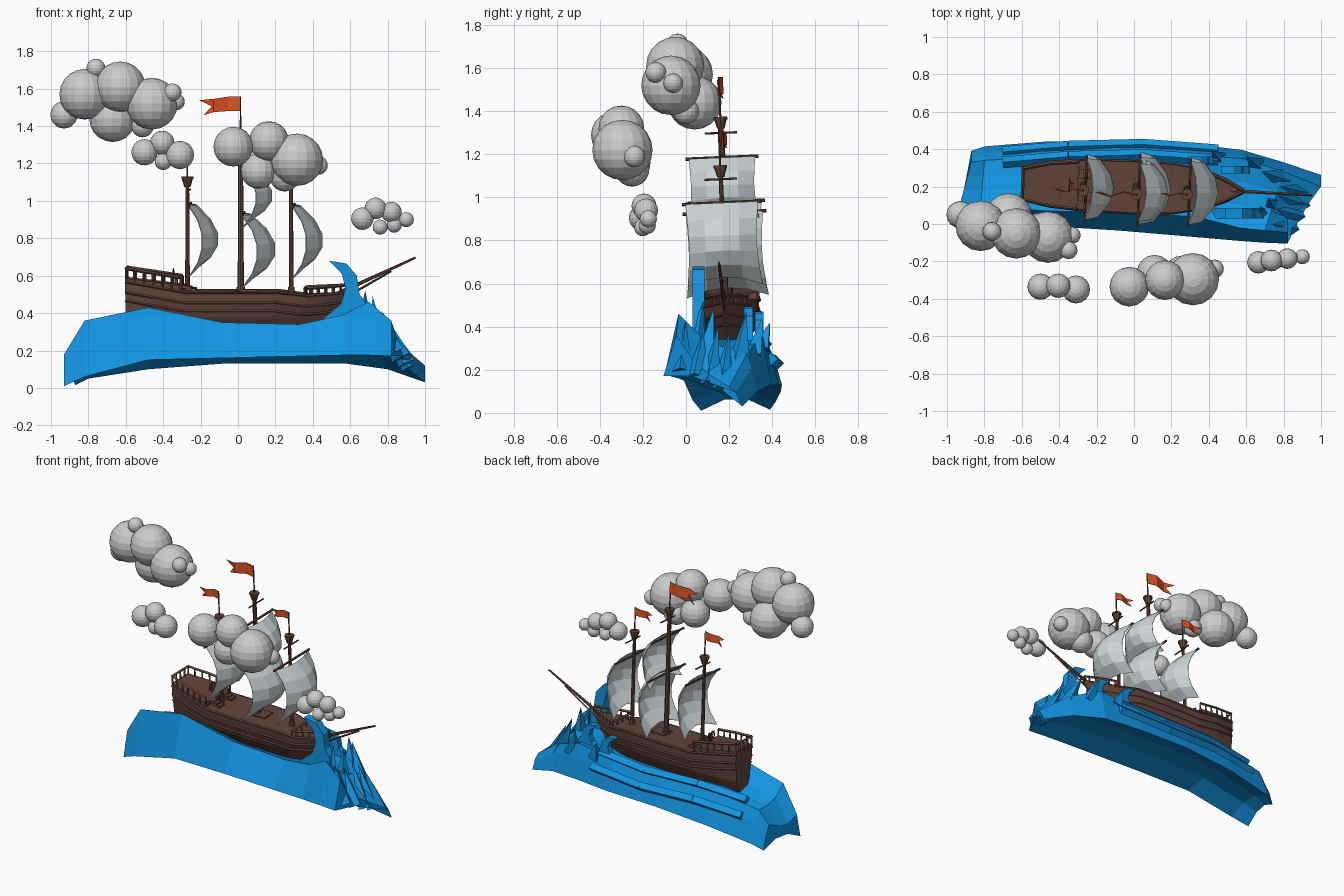
import bpy, bmesh, math
from mathutils import Vector, Matrix

if "Cube" in bpy.data.objects:
    bpy.data.objects.remove(bpy.data.objects["Cube"])


def mat(name, rgb):
    m = bpy.data.materials.new(name)
    m.diffuse_color = (*rgb, 1)
    m.use_nodes = True
    m.node_tree.nodes["Principled BSDF"].inputs["Base Color"].default_value = m.diffuse_color
    return m


WOOD = mat("wood", (0.125, 0.06, 0.043))
SEA = mat("sea", (0.006, 0.3, 0.76))
CLOTH = mat("cloth", (0.6, 0.66, 0.68))
RED = mat("flag_red", (0.75, 0.09, 0.015))
# The ship rolls and yaws slightly; its parts are built upright around y = 0
SHIP = (Matrix.Translation((0, 0.198, 0.5)) @ Matrix.Rotation(math.radians(-2.2), 4, 'Z')
        @ Matrix.Rotation(math.radians(2.5), 4, 'X') @ Matrix.Translation((0, 0, -0.5)))


def finish(name, bm, material=None, xf=None, closed=True):
    if closed:
        bmesh.ops.recalc_face_normals(bm, faces=bm.faces)
    me = bpy.data.meshes.new(name)
    bm.to_mesh(me)
    bm.free()
    if material:
        me.materials.append(material)
    ob = bpy.data.objects.new(name, me)
    bpy.context.collection.objects.link(ob)
    if xf:
        ob.matrix_world = xf
    return ob


def rod(bm, a, b, r1, r2=None, n=6):
    a, b = Vector(a), Vector(b)
    d = b - a
    m = Matrix.Translation((a + b) / 2) @ d.to_track_quat('Z', 'Y').to_matrix().to_4x4()
    bmesh.ops.create_cone(bm, cap_ends=True, segments=n, radius1=r1,
                          radius2=r1 if r2 is None else r2, depth=d.length, matrix=m)


def box(bm, c, s):
    bmesh.ops.create_cube(bm, size=1, matrix=Matrix.Translation(c) @ Matrix.Diagonal((*s, 1)))


def loft(bm, rings):
    rows = [[bm.verts.new(p) for p in r] for r in rings]
    n = len(rows[0])
    for r, s in zip(rows, rows[1:]):
        for i in range(n):
            bm.faces.new((r[i], r[(i + 1) % n], s[(i + 1) % n], s[i]))
    bm.faces.new(rows[0])
    bm.faces.new(rows[-1])


def prism(bm, pts, y0, y1):
    loft(bm, [[(x, y, z) for x, z in pts] for y in (y0, y1)])


# Hull: x at deck, half width, deck height, x at keel
STATIONS = [(-.6, .085, .575, -.6), (-.45, .117, .55, -.47), (-.28, .132, .52, -.3), (0, .137, .52, -.05),
            (.22, .128, .52, .15), (.38, .1, .5, .27), (.49, .058, .505, .36), (.585, .006, .515, .42)]


def lerp_station(x, k):
    for a, b in zip(STATIONS, STATIONS[1:]):
        if x <= b[0]:
            return a[k] + (b[k] - a[k]) * (x - a[0]) / (b[0] - a[0])
    return STATIONS[-1][k]


bm = bmesh.new()
rings = []
for x, w, z, xk in STATIONS:
    half = [(w, z, 0), (w * .97, z - .06, .2), (w * .8, .38, .5), (w * .45, .3, .85)]
    ring = [(x + (xk - x) * t, y, h) for y, h, t in half]
    rings.append(ring + [(xk, 0, .27)] + [(a, -b, c) for a, b, c in reversed(ring)])
loft(bm, rings)
finish("hull", bm, WOOD, SHIP)

# Raised side planks following the hull, and the quarterdeck
bm = bmesh.new()
for s in (-1, 1):
    for drop, f, t in ((.004, 1.0, 0), (.06, .98, .2), (.105, .9, .37)):
        pts = [(x + (xk - x) * t, s * (w * f + .002), z - drop) for x, w, z, xk in STATIONS]
        for a, b in zip(pts, pts[1:]):
            rod(bm, a, b, .007, n=4)
finish("hull_planks", bm, WOOD, SHIP)

bm = bmesh.new()
loft(bm, [[(x, w, .5), (x, w, z), (x, -w, z), (x, -w, .5)]
          for x, w, z in ((-.6, .085, .59), (-.45, .115, .572), (-.3, .127, .553))])
for i in range(3):
    box(bm, (-.285 + i * .025, -.06, .545 - i * .01), (.025, .05, .02))
    box(bm, (-.285 + i * .025, .06, .545 - i * .01), (.025, .05, .02))
box(bm, (.05, 0, .522), (.1, .09, .012))
finish("quarterdeck_and_steps", bm, WOOD, SHIP)


# Railings with posts and handrail
def railing(name, xs, z0, z1, close_x=None):
    bm = bmesh.new()
    n = len(xs) - 1
    for s in (-1, 1):
        top = []
        for i, x in enumerate(xs):
            z = z0 + (z1 - z0) * i / n
            y = s * (lerp_station(x, 1) - .004)
            rod(bm, (x, y, lerp_station(x, 2) - .01), (x, y, z), .007, n=4)
            top.append((x, y, z))
        for a, b in zip(top, top[1:]):
            rod(bm, a, b, .009, n=4)
    if close_x is not None:
        i = xs.index(close_x)
        z, w = (z0, z1)[i > 0], lerp_station(close_x, 1)
        rod(bm, (close_x, -w, z), (close_x, w, z), .009, n=4)
        for k in (-.5, 0, .5):
            rod(bm, (close_x, k * w, z - .07), (close_x, k * w, z), .007, n=4)
    finish(name, bm, WOOD, SHIP)


railing("stern_railing", [-.595, -.55, -.5, -.45, -.4, -.35, -.3], .642, .595, -.595)
railing("bow_railing", [.36, .39, .43, .47, .51, .55, .58], .535, .55, .36)

# Steering wheel
bm = bmesh.new()
rim = [(-.345, .028 * math.cos(i * math.pi / 4), .605 + .028 * math.sin(i * math.pi / 4)) for i in range(8)]
for a, b in zip(rim, rim[1:] + rim[:1]):
    rod(bm, a, b, .004, n=4)
    rod(bm, (-.345, 0, .605), (a[0], a[1] * 1.3, .605 + (a[2] - .605) * 1.3), .003, n=4)
box(bm, (-.33, 0, .58), (.015, .02, .07))
finish("steering_wheel", bm, WOOD, SHIP)

# Bowsprit
bm = bmesh.new()
rod(bm, (.48, 0, .48), (.95, 0, .697), .012, .006)
rod(bm, (.56, 0, .475), (.82, 0, .625), .006, n=4)
finish("bowsprit", bm, WOOD, SHIP)


# Masts with lookout baskets, yards, sails and flags
def sail(name, x0, zb, zt, wb, wt, depth):
    bm = bmesh.new()
    R, C = 5, 4
    g = []
    for i in range(R + 1):
        v = i / R
        s = math.sin(math.pi * v)
        w = wb + (wt - wb) * v - .015 * s
        g.append([bm.verts.new((x0 + depth * (s ** .8 * .5 + (1 - u * u) * (.25 + .3 * s)), u * w,
                                zb + (zt - zb) * v + (1 - v) ** 3 * .04 * (1 - u * u)))
                  for u in [-1 + 2 * j / C for j in range(C + 1)]])
    for i in range(R):
        for j in range(C):
            bm.faces.new((g[i][j], g[i][j + 1], g[i + 1][j + 1], g[i + 1][j]))
    ob = finish(name, bm, CLOTH, SHIP, closed=False)
    sol = ob.modifiers.new("thickness", 'SOLIDIFY')
    sol.thickness = .004


def mast(name, x, r, nest, top, fl, sails, small_yard):
    bm = bmesh.new()
    rod(bm, (x, 0, .48), (x, 0, nest), r, r * .75, 8)
    rod(bm, (x, 0, .5), (x, 0, .54), r * 1.6, r * 1.3, 8)
    rod(bm, (x, 0, nest), (x, 0, top), .005, .004)
    rod(bm, (x, 0, nest - .03), (x, 0, nest + .012), .017, .029, 8)
    rod(bm, (x, 0, nest + .012), (x, 0, nest + .025), .032, n=8)
    rod(bm, (x + .012, -.075, small_yard), (x + .012, .075, small_yard), .005)
    for zb, zt, wb, wt, d in sails:
        rod(bm, (x + .012, -wt - .015, zt), (x + .012, wt + .015, zt), .008)
    finish(name + "_mast", bm, WOOD, SHIP)
    for k, (zb, zt, wb, wt, d) in enumerate(sails):
        sail(f"{name}_sail_{k + 1}", x + .015, zb, zt, wb, wt, d)
    # Swallowtail flag
    bm = bmesh.new()
    up = [(0, 0, 0), (.3, .02, -.01), (.65, -.02, -.06), (1, .012, -.1)]
    lo = [(0, 0, -.36), (.3, .02, -.36), (.65, -.02, -.38), (.9, .012, -.46)]
    A, B = [[bm.verts.new((x - p * fl, q * fl * 3, top + h * fl)) for p, q, h in row] for row in (up, lo)]
    notch = bm.verts.new((x - .7 * fl, -.02 * fl, top - .24 * fl))
    for i in range(2):
        bm.faces.new((A[i], A[i + 1], B[i + 1], B[i]))
    bm.faces.new((A[2], A[3], notch))
    bm.faces.new((B[2], notch, B[3]))
    bm.faces.new((A[2], notch, B[2]))
    ob = finish(name + "_flag", bm, RED, SHIP, closed=False)
    ob.modifiers.new("thickness", 'SOLIDIFY').thickness = .004


mast("rear", -.27, .013, 1.105, 1.3, .155, [(.6, .98, .17, .165, .145)], 1.06)
mast("main", .015, .017, 1.35, 1.56, .22, [(.54, .93, .19, .18, .165), (.86, 1.185, .17, .155, .15)], 1.3)
mast("fore", .285, .013, 1.125, 1.31, .14, [(.59, .975, .175, .17, .15)], 1.085)

# Sea swell: lofted from (x front, x back) and front bottom, front top, back top, back bottom (y, z)
SEA_ROWS = [(-.93, -.87, .07, .01, .11, .18, .33, .17, .39, .015),
            (-.82, -.8, .03, .06, .1, .36, .34, .26, .415, .05),
            (-.48, -.48, -.01, .15, .07, .43, .36, .31, .44, .1),
            (-.08, -.08, -.035, .16, .06, .35, .38, .32, .445, .13),
            (.33, .3, -.07, .17, .04, .34, .37, .33, .43, .13),
            (.56, .58, -.09, .175, -.02, .39, .35, .36, .395, .13),
            (.7, .8, -.1, .175, -.035, .46, .28, .27, .33, .1),
            (.82, 1.0, -.105, .17, -.045, .36, .2, .12, .262, .03)]
bm = bmesh.new()
rings = []
for xf, xb, y1, z1, y2, z2, y3, z3, y4, z4 in SEA_ROWS:
    def mix(t, ya, za, yb, zb, xa, xc, dz, dx=0):
        return (xa + (xc - xa) * t + dx, ya + (yb - ya) * t, za + (zb - za) * t + dz)
    end = -.06 if xf > .8 else 0
    rings.append([(xf, y1, z1), (xf, y2, z2), mix(.33, y2, z2, y3, z3, xf, xb, -.04, end),
                  mix(.66, y2, z2, y3, z3, xf, xb, -.03), (xb, y3, z3),
                  mix(.5, y3, z3, y4, z4, xb, xb, .02), (xb, y4, z4),
                  mix(.33, y4, z4, y1, z1, xb, xf, .05, end), mix(.66, y4, z4, y1, z1, xb, xf, .05)])
loft(bm, rings)
finish("sea_swell", bm, SEA)

# Bow foam: curling crests and jagged spikes
bm = bmesh.new()
curl = [(.42, .34), (.55, .45), (.575, .53), (.555, .61), (.487, .68), (.58, .665), (.635, .6),
        (.65, .5), (.68, .46), (.7, .34)]
prism(bm, curl, .03, .085)
prism(bm, [(.1 + x * .75, .12 + z * .55) for x, z in curl], .27, .31)
prism(bm, [(-.05 + x * .7, .13 + z * .5) for x, z in curl], .32, .36)
for base, tip, r in [((.68, .05, .3), (.68, .08, .52), .05), ((.74, .1, .28), (.72, .13, .49), .05),
                     ((.84, -.02, .19), (.74, .0, .43), .05), ((.87, .05, .16), (.76, .08, .38), .055),
                     ((.9, .11, .13), (.77, .15, .41), .05), ((.92, .17, .11), (.78, .2, .38), .05),
                     ((.8, .24, .2), (.68, .28, .47), .06), ((.66, .31, .27), (.6, .36, .45), .05),
                     ((.45, .35, .3), (.42, .39, .42), .05)]:
    rod(bm, base, tip, r, 0, 4)
finish("bow_foam", bm, SEA)

# Low ridges of water along the far side
bm = bmesh.new()
for dz, y in ((.0, .36), (-.09, .415)):
    pts = [(-.7, y - .03, .3 + dz), (-.35, y, .33 + dz), (.05, y + .01, .32 + dz), (.45, y - .02, .34 + dz)]
    for a, b in zip(pts, pts[1:]):
        rod(bm, a, b, .03, .03, 4)
finish("far_ridges", bm, SEA)

# Clouds: clusters of spheres (x, y, z, radius)
CLOUDS = {
    "cloud_large": [(-.82, -.01, 1.57, .135), (-.63, -.05, 1.61, .135), (-.46, -.07, 1.52, .138),
                    (-.67, .04, 1.44, .125), (-.93, .05, 1.46, .073), (-.76, -.04, 1.71, .05),
                    (-.35, -.14, 1.58, .048), (-.33, -.06, 1.53, .045), (-.51, .0, 1.4, .06)],
    "cloud_small": [(-.5, -.335, 1.26, .07), (-.405, -.33, 1.31, .065), (-.31, -.35, 1.245, .075),
                    (-.4, -.34, 1.21, .045)],
    "cloud_middle": [(-.025, -.335, 1.29, .106), (.165, -.3, 1.32, .106), (.315, -.295, 1.22, .14),
                     (.11, -.26, 1.16, .095), (.43, -.24, 1.19, .05), (.25, -.25, 1.13, .08)],
    "cloud_right": [(.665, -.205, .905, .06), (.735, -.195, .96, .058), (.82, -.185, .94, .055),
                    (.9, -.175, .9, .04), (.76, -.2, .86, .04), (.835, -.18, .87, .04)],
}
for name, balls in CLOUDS.items():
    bm = bmesh.new()
    for x, y, z, r in balls:
        bmesh.ops.create_uvsphere(bm, u_segments=16, v_segments=10, radius=r,
                                  matrix=Matrix.Translation((x, y, z)))
    finish(name, bm)
